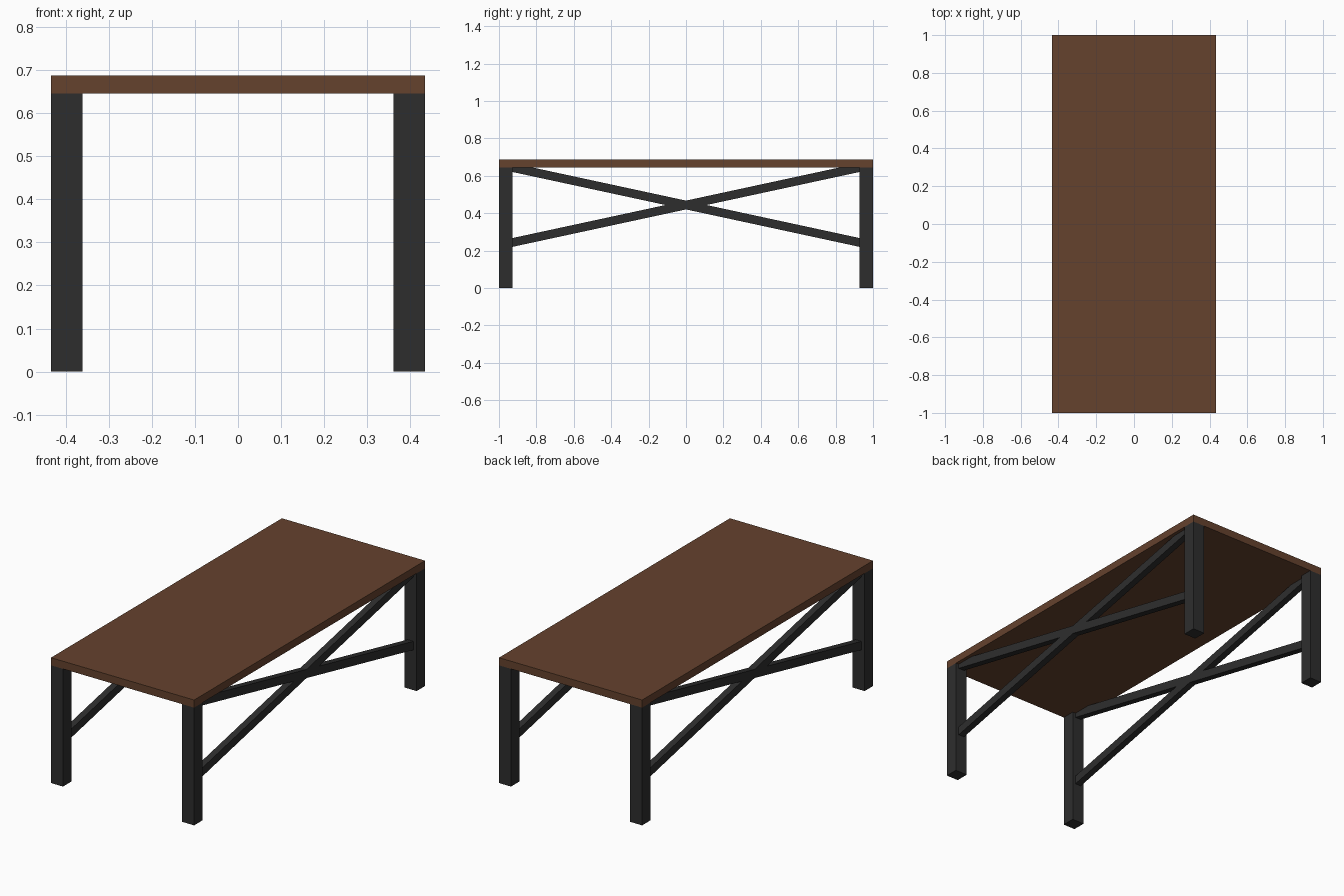
import bpy, math

if "Cube" in bpy.data.objects:
    bpy.data.objects.remove(bpy.data.objects["Cube"])

HALF_X, HALF_Y = 0.434, 1.0
TOP_Z, UNDER_Z = 0.687, 0.645
LEG = 0.073
LEG_X, LEG_Y = HALF_X - LEG / 2, HALF_Y - LEG / 2


def material(name, color):
    m = bpy.data.materials.new(name)
    m.diffuse_color = (*color, 1)
    m.use_nodes = True
    m.node_tree.nodes["Principled BSDF"].inputs["Base Color"].default_value = m.diffuse_color
    return m


wood = material("brown_wood", (0.13, 0.054, 0.027))
metal = material("dark_metal", (0.027, 0.027, 0.027))


def box(name, center, size, mat, tilt=0.0):
    bpy.ops.mesh.primitive_cube_add(size=1, location=center)
    ob = bpy.context.object
    ob.name = name
    ob.scale = size
    ob.rotation_euler.x = tilt
    ob.data.materials.append(mat)
    return ob


# Table top
box("table_top", (0, 0, (TOP_Z + UNDER_Z) / 2),
    (2 * HALF_X, 2 * HALF_Y, TOP_Z - UNDER_Z), wood)

# Crossed braces run between the inner faces of the legs
RISE, RUN = 0.2, HALF_Y - LEG
slope = math.atan2(RISE, RUN)
length = 2 * math.hypot(RISE, RUN) + 0.02

for side, sx in (("left", -1), ("right", 1)):
    # Corner legs
    for end, sy in (("front", -1), ("back", 1)):
        box(f"{end}_{side}_leg", (sx * LEG_X, sy * LEG_Y, UNDER_Z / 2),
            (LEG, LEG, UNDER_Z), metal)
    # X brace
    for way, s in (("rising", 1), ("falling", -1)):
        box(f"{side}_{way}_brace", (sx * LEG_X, 0, 0.444),
            (0.036, length, 0.046), metal, s * slope)
